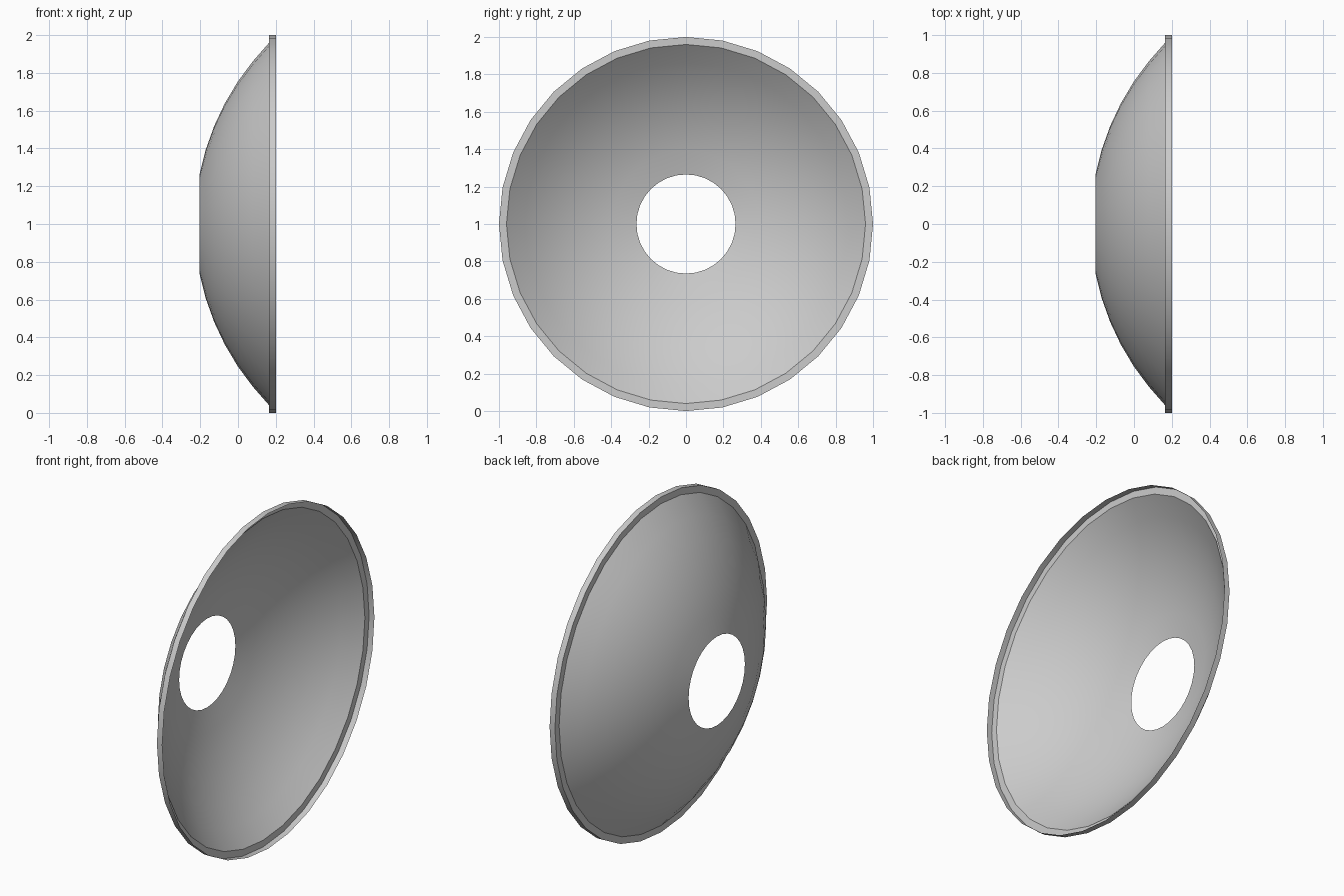
import bpy, bmesh, math

if "Cube" in bpy.data.objects:
    bpy.data.objects.remove(bpy.data.objects["Cube"])

SIDES = 32
CENTRE_Z = 1.0


def revolve_x(name, profile):
    """Open surface of revolution about the x axis through z = CENTRE_Z."""
    bm = bmesh.new()
    rings = []
    for x, r in profile:
        ring = []
        for i in range(SIDES):
            a = 2 * math.pi * i / SIDES
            ring.append(bm.verts.new((x, r * math.sin(a), CENTRE_Z + r * math.cos(a))))
        rings.append(ring)
    for a, b in zip(rings, rings[1:]):
        for i in range(SIDES):
            j = (i + 1) % SIDES
            bm.faces.new((a[i], a[j], b[j], b[i]))
    bm.normal_update()
    mesh = bpy.data.meshes.new(name)
    bm.to_mesh(mesh)
    bm.free()
    obj = bpy.data.objects.new(name, mesh)
    bpy.context.collection.objects.link(obj)
    bpy.ops.object.select_all(action='DESELECT')
    obj.select_set(True)
    bpy.context.view_layer.objects.active = obj
    bpy.ops.object.shade_smooth_by_angle(angle=math.radians(30))
    return obj


# Spherical bowl with a round central hole, opening towards +x
R, CX = 1.36, 1.131
start, end = math.asin(0.265 / R), math.asin(0.96 / R)
STEPS = 6
bowl = []
for k in range(STEPS + 1):
    t = start + (end - start) * k / STEPS
    bowl.append((CX - R * math.cos(t), R * math.sin(t)))

# Flat flange, then a short cylindrical lip
bowl[-1] = (0.165, 0.96)
rim = [(0.165, 1.0), (0.20, 1.0)]

revolve_x("reflector_dish", bowl + rim)
